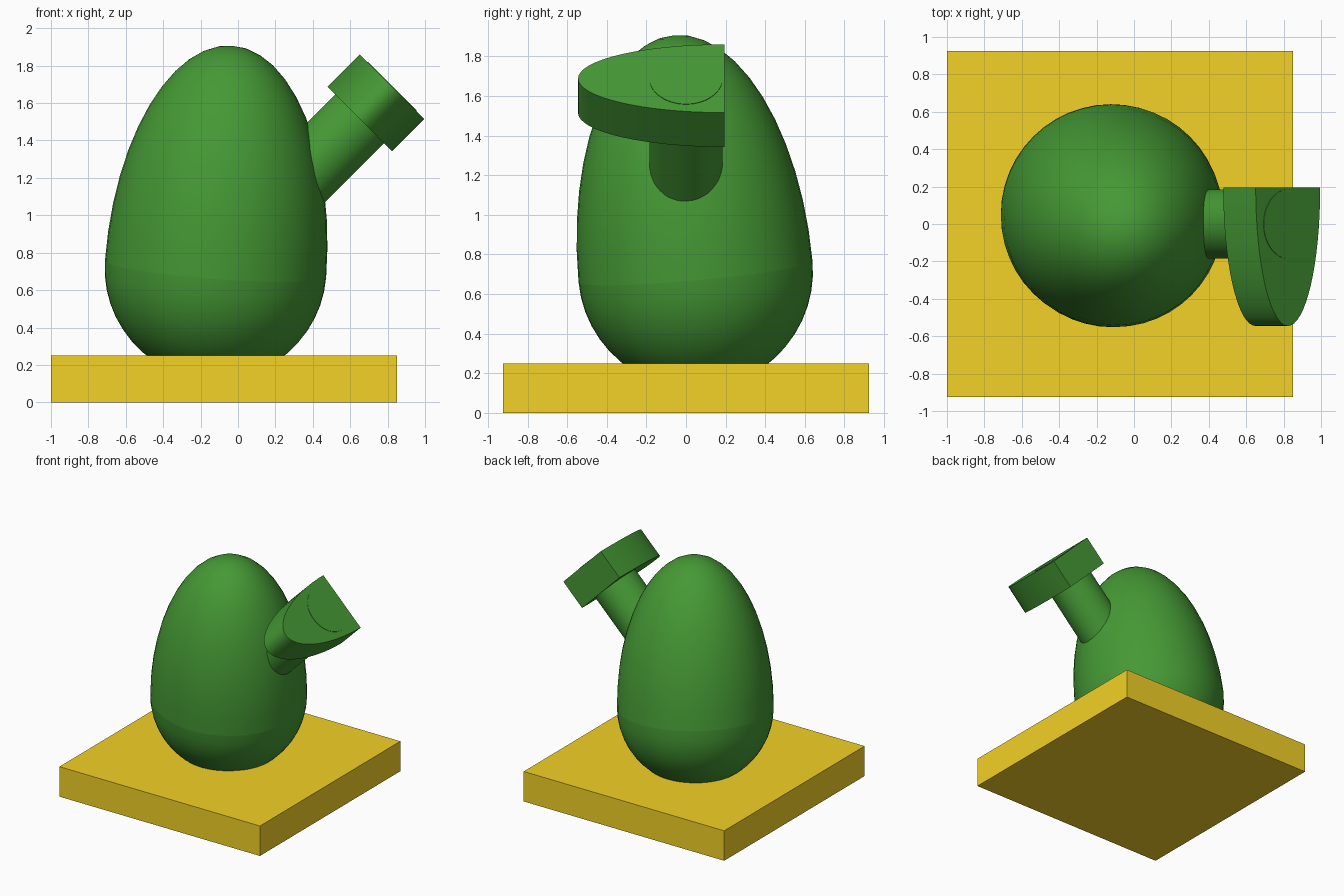
import bpy, bmesh, math
from mathutils import Vector, Matrix

if "Cube" in bpy.data.objects:
    bpy.data.objects.remove(bpy.data.objects["Cube"])


def material(name, color):
    mat = bpy.data.materials.new(name)
    mat.diffuse_color = color
    mat.use_nodes = True
    mat.node_tree.nodes["Principled BSDF"].inputs["Base Color"].default_value = mat.diffuse_color
    return mat


GREEN = material("green", (0.06, 0.32, 0.035, 1))
YELLOW = material("yellow", (0.90, 0.64, 0.02, 1))


def finish(name, bm, mat, matrix):
    bmesh.ops.recalc_face_normals(bm, faces=bm.faces)
    mesh = bpy.data.meshes.new(name)
    bm.to_mesh(mesh)
    bm.free()
    mesh.transform(matrix)
    mesh.materials.append(mat)
    obj = bpy.data.objects.new(name, mesh)
    bpy.context.collection.objects.link(obj)
    bpy.ops.object.select_all(action='DESELECT')
    obj.select_set(True)
    bpy.context.view_layer.objects.active = obj
    bpy.ops.object.shade_smooth_by_angle(angle=math.radians(35))
    return obj


# Base slab
bm = bmesh.new()
bmesh.ops.create_cube(bm, size=1)
finish("base", bm, YELLOW,
       Matrix.Translation((-0.075, 0, 0.125)) @ Matrix.Diagonal((1.85, 1.85, 0.25, 1)))

# Egg: two closed half ellipsoids meeting on a slightly tilted plane
tilt = Vector((0, 0, 1)).rotation_difference(Vector((0.076, -0.092, 1))).to_matrix().to_4x4()
egg_frame = Matrix.Translation((-0.12, 0.048, 0.714)) @ tilt


def half_egg(name, height, side):
    bm = bmesh.new()
    bmesh.ops.create_uvsphere(bm, u_segments=48, v_segments=24, radius=1)
    bmesh.ops.bisect_plane(bm, geom=bm.verts[:] + bm.edges[:] + bm.faces[:],
                           plane_co=(0, 0, 0), plane_no=(0, 0, -side), clear_outer=True)
    bmesh.ops.holes_fill(bm, edges=[e for e in bm.edges if e.is_boundary])
    finish(name, bm, GREEN, egg_frame @ Matrix.Diagonal((0.593, 0.593, height, 1)))


half_egg("egg_top", 1.20, 1)
half_egg("egg_bottom", 0.593, -1)

# Arm frame: local z runs outward at 45 degrees, origin at the centre of the outer end
arm_frame = Matrix.Translation((0.823, 0, 1.688)) @ Matrix.Rotation(math.radians(45), 4, 'Y')

# Round arm, its end just proud of the head
length = 0.95
bm = bmesh.new()
bmesh.ops.create_cone(bm, cap_ends=True, segments=48, radius1=0.185, radius2=0.185, depth=length)
finish("arm", bm, GREEN, arm_frame @ Matrix.Translation((0, 0, 0.003 - length / 2)))

# Head: half-ellipse plate, flat at the back and rounded to the front
bm = bmesh.new()
steps = 32
outline = [bm.verts.new((0.244 * math.cos(math.pi * i / steps),
                         0.195 - 0.74 * math.sin(math.pi * i / steps), 0))
           for i in range(steps + 1)]
face = bm.faces.new(outline)
extruded = bmesh.ops.extrude_face_region(bm, geom=[face])["geom"]
bmesh.ops.translate(bm, vec=(0, 0, -0.245),
                    verts=[g for g in extruded if isinstance(g, bmesh.types.BMVert)])
finish("arm_head", bm, GREEN, arm_frame)
